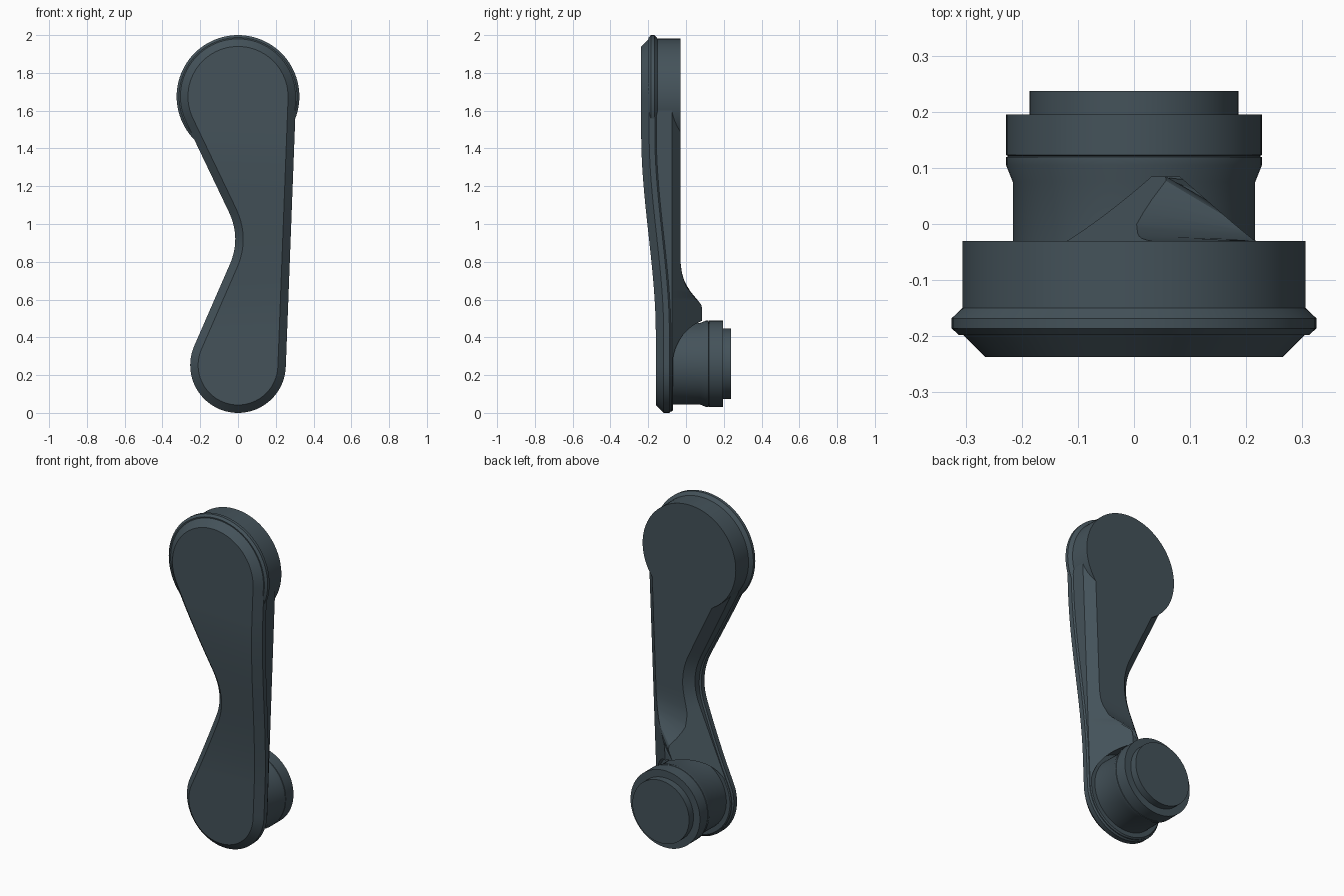
import bpy, bmesh, math

cube = bpy.data.objects.get("Cube")
if cube:
    bpy.data.objects.remove(cube, do_unlink=True)

slate = bpy.data.materials.new("dark_slate")
slate.use_nodes = True
COLOUR = (0.058, 0.085, 0.102, 1)
slate.diffuse_color = COLOUR
slate.node_tree.nodes["Principled BSDF"].inputs["Base Color"].default_value = COLOUR

LOW_Z, LOW_R = 0.253, 0.253      # lower round end
TOP_Z, TOP_R = 1.675, 0.307      # upper round end


def make_object(name, bm):
    bmesh.ops.remove_doubles(bm, verts=bm.verts, dist=1e-5)
    bmesh.ops.recalc_face_normals(bm, faces=bm.faces)
    mesh = bpy.data.meshes.new(name)
    bm.to_mesh(mesh)
    bm.free()
    mesh.materials.append(slate)
    obj = bpy.data.objects.new(name, mesh)
    bpy.context.collection.objects.link(obj)
    return obj


def select(obj):
    bpy.ops.object.select_all(action='DESELECT')
    obj.select_set(True)
    bpy.context.view_layer.objects.active = obj


def lathe(name, profile, z, steps=96):
    """Turn (radius, y) points about a front-to-back axis at height z."""
    bm = bmesh.new()
    rings = []
    for r, y in profile:
        rings.append([bm.verts.new((r * math.sin(math.tau * i / steps), y,
                                    z + r * math.cos(math.tau * i / steps)))
                      for i in range(steps)])
    for a, b in zip(rings, rings[1:]):
        for i in range(steps):
            j = (i + 1) % steps
            bm.faces.new((a[i], a[j], b[j], b[i]))
    bm.faces.new(rings[0])
    bm.faces.new(rings[-1])
    return make_object(name, bm)


def interpolate(points, z):
    if z <= points[0][0]:
        return points[0][1]
    for (z0, y0), (z1, y1) in zip(points, points[1:]):
        if z <= z1:
            return y0 + (y1 - y0) * (z - z0) / (z1 - z0)
    return points[-1][1]


# Arm outline: straight on the left side, waisted on the right side
def round_end(z):
    c, r = (LOW_Z, LOW_R) if z < 1 else (TOP_Z, TOP_R)
    return math.sqrt(max(r * r - (z - c) ** 2, 0))


def straight_side(z):
    if z < 0.243 or z > 1.663:
        return round_end(z)
    return 0.253 + (TOP_R - LOW_R) * (z - 0.243) / 1.42


def waisted_side(z):
    if z < 0.356 or z > 1.54:
        return -round_end(z)
    a = -0.231 + 0.436 * (z - 0.356)
    b = -0.276 + 0.478 * (1.54 - z)
    k = 0.128
    h = max(k - abs(a - b), 0) / k
    return min(a, b) - h * h * k / 4


# Arm depth: gently bowed front, back with a scooped step near the knob
def front_y(z):
    t = min(max((z - 0.42) / 1.05, 0), 1)
    return -0.16 - 0.077 * t * t * (3 - 2 * t)


BACK = [(0.57, 0.085), (0.60, 0.055), (0.625, 0.032), (0.67, 0.0),
        (0.73, -0.02), (0.77, -0.027), (0.82, -0.03)]


def back_y(z):
    return interpolate(BACK, z)


def back_inset(z):
    return 0.008 + 1.1 * (back_y(z) + 0.075)


def build_arm():
    arc, mid = 20, 72
    zs = [LOW_Z - LOW_R * math.cos(math.pi / 2 * i / arc) for i in range(arc)]
    zs += [LOW_Z + (TOP_Z - LOW_Z) * i / mid for i in range(mid)]
    zs += [TOP_Z + TOP_R * math.sin(math.pi / 2 * i / arc) for i in range(arc + 1)]
    n = len(zs) - 1
    loop = [(waisted_side(z), z) for z in zs]
    loop += [(straight_side(z), z) for z in reversed(zs[1:-1])]
    count = len(loop)

    def inward(i):
        (x0, z0), (x1, z1) = loop[i - 1], loop[(i + 1) % count]
        length = math.hypot(x1 - x0, z1 - z0)
        return (z1 - z0) / length, -(x1 - x0) / length

    sections = [(lambda z: 0.042, front_y),
                (lambda z: 0.0, lambda z: front_y(z) + 0.042),
                (lambda z: 0.0, lambda z: front_y(z) + 0.072),
                (lambda z: 0.008, lambda z: front_y(z) + 0.08),
                (lambda z: 0.008, lambda z: -0.075),
                (back_inset, back_y)]
    bm = bmesh.new()
    rings = []
    for inset, depth in sections:
        ring = []
        for i, (x, z) in enumerate(loop):
            nx, nz = inward(i)
            zz = z
            for _ in range(12):
                zz = z + nz * inset(zz)
            ring.append(bm.verts.new((x + nx * inset(zz), depth(zz), zz)))
        rings.append(ring)
    for a, b in zip(rings, rings[1:]):
        for i in range(count):
            j = (i + 1) % count
            bm.faces.new((a[i], a[j], b[j], b[i]))
    # front and back skins, strip by strip from side to side
    for ring in (rings[0], rings[-1]):
        for i in range(n):
            strip = [ring[i], ring[i + 1], ring[(count - i - 1) % count], ring[-i]]
            bm.faces.new(list(dict.fromkeys(strip)))
    return make_object("arm", bm)


arm = build_arm()

# Round clearance in the arm around the knob
cutter = lathe("knob_clearance", [(0.242, -0.07), (0.242, 0.4)], 0.258)
cutter.hide_render = True
cut = arm.modifiers.new("clearance", 'BOOLEAN')
cut.operation = 'DIFFERENCE'
cut.solver = 'EXACT'
cut.object = cutter
select(arm)
bpy.ops.object.modifier_apply(modifier=cut.name)
bpy.data.objects.remove(cutter, do_unlink=True)

# Upper hub with its raised rim
hub = lathe("upper_hub", [(0.29, -0.195), (0.312, -0.198), (0.325, -0.186),
                          (0.325, -0.168), (0.306, -0.15), (0.306, -0.03)], TOP_Z)

# Stepped knob on the back
knob = lathe("knob", [(0.216, -0.09), (0.216, 0.075), (0.228, 0.105), (0.228, 0.119),
                      (0.224, 0.121), (0.228, 0.123), (0.228, 0.195),
                      (0.186, 0.195), (0.186, 0.237)], 0.26)

for obj in (arm, hub, knob):
    select(obj)
    bpy.ops.object.shade_smooth_by_angle(angle=math.radians(25))
